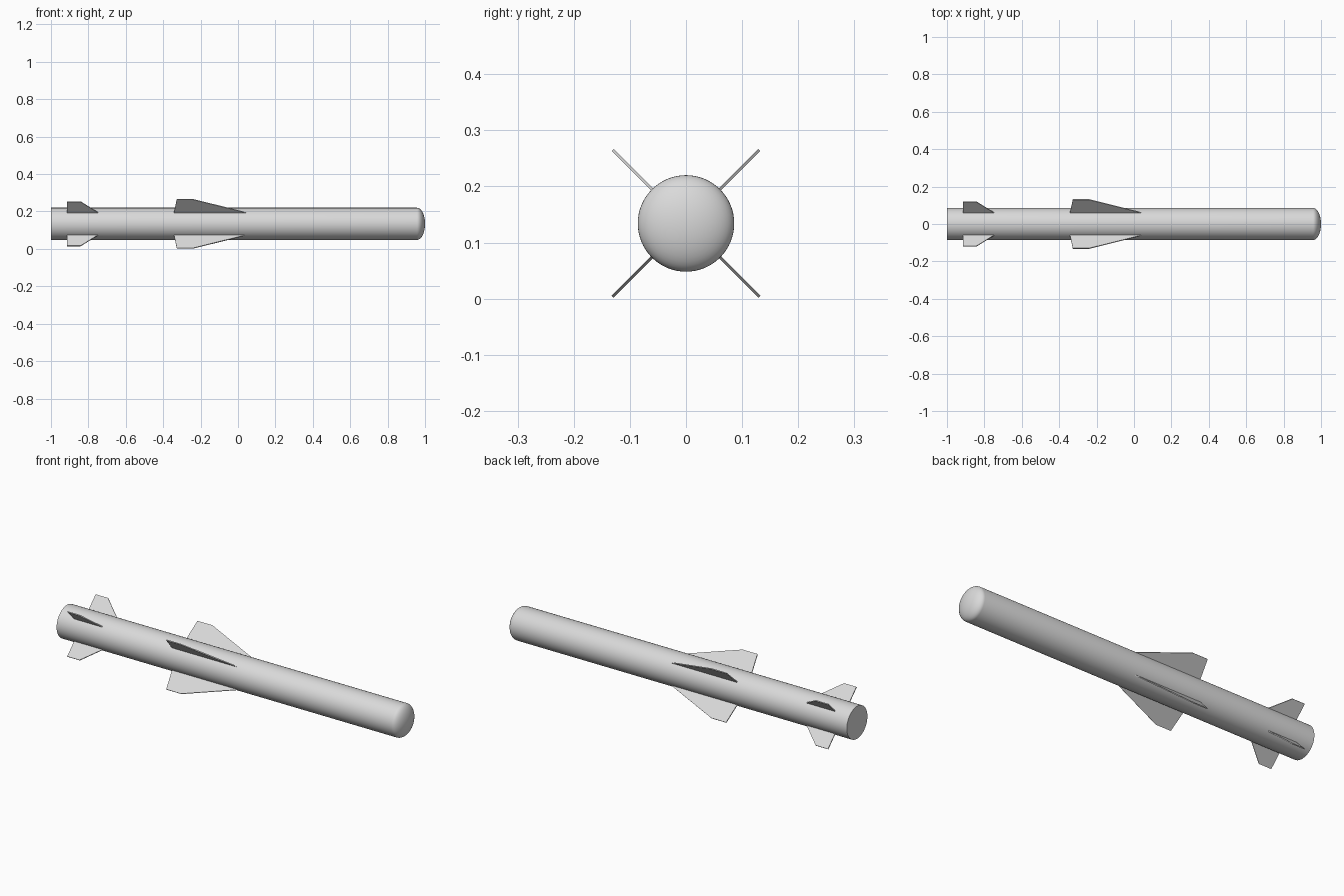
import bpy, bmesh, math
from mathutils import Matrix

cube = bpy.data.objects.get("Cube")
if cube:
    bpy.data.objects.remove(cube, do_unlink=True)

AXIS_Z = 0.134
RADIUS = 0.086
SEGMENTS = 64

grey = bpy.data.materials.new("light grey")
grey.use_nodes = True
grey.diffuse_color = (0.7, 0.7, 0.7, 1)
grey.node_tree.nodes["Principled BSDF"].inputs["Base Color"].default_value = (0.7, 0.7, 0.7, 1)


def finish(bm, name):
    bmesh.ops.recalc_face_normals(bm, faces=bm.faces)
    mesh = bpy.data.meshes.new(name)
    bm.to_mesh(mesh)
    bm.free()
    mesh.materials.append(grey)
    obj = bpy.data.objects.new(name, mesh)
    obj.location.z = AXIS_Z
    bpy.context.collection.objects.link(obj)
    return obj


# Body: flat tail disc, straight tube and shallow rounded nose, lathed about x
NOSE_START = 0.957
profile = [(-1, 0), (-1, RADIUS)]
for i in range(13):
    a = math.pi / 2 * i / 12
    profile.append((NOSE_START + (1 - NOSE_START) * math.sin(a), RADIUS * math.cos(a)))

bm = bmesh.new()
verts = [bm.verts.new((x, 0, r)) for x, r in profile]
edges = [bm.edges.new(pair) for pair in zip(verts, verts[1:])]
bmesh.ops.spin(bm, geom=verts + edges, cent=(0, 0, 0), axis=(1, 0, 0),
               angle=math.tau, steps=SEGMENTS)
bmesh.ops.remove_doubles(bm, verts=bm.verts, dist=0.0001)
body = finish(bm, "body")
bpy.context.view_layer.objects.active = body
body.select_set(True)
bpy.ops.object.shade_smooth_by_angle(angle=math.radians(35))
body.select_set(False)


# Fins: thin flat plates, outline given as (x, distance from axis)
def add_fins(name, outline, thickness=0.005):
    for i, corner in enumerate(("upper_front", "lower_front", "lower_back", "upper_back")):
        bm = bmesh.new()
        face = bm.faces.new([bm.verts.new((x, -thickness / 2, r)) for x, r in outline])
        extruded = bmesh.ops.extrude_face_region(bm, geom=[face])["geom"]
        moved = [v for v in extruded if isinstance(v, bmesh.types.BMVert)]
        bmesh.ops.translate(bm, verts=moved, vec=(0, thickness, 0))
        turn = Matrix.Rotation(math.radians(45 + 90 * i), 3, 'X')
        bmesh.ops.rotate(bm, verts=bm.verts, cent=(0, 0, 0), matrix=turn)
        finish(bm, f"{name}_{corner}")


add_fins("wing", [(-0.343, 0.08), (0.06, 0.08), (-0.24, 0.185), (-0.327, 0.185)])
add_fins("tail_fin", [(-0.914, 0.08), (-0.742, 0.08), (-0.842, 0.168), (-0.914, 0.168)])
